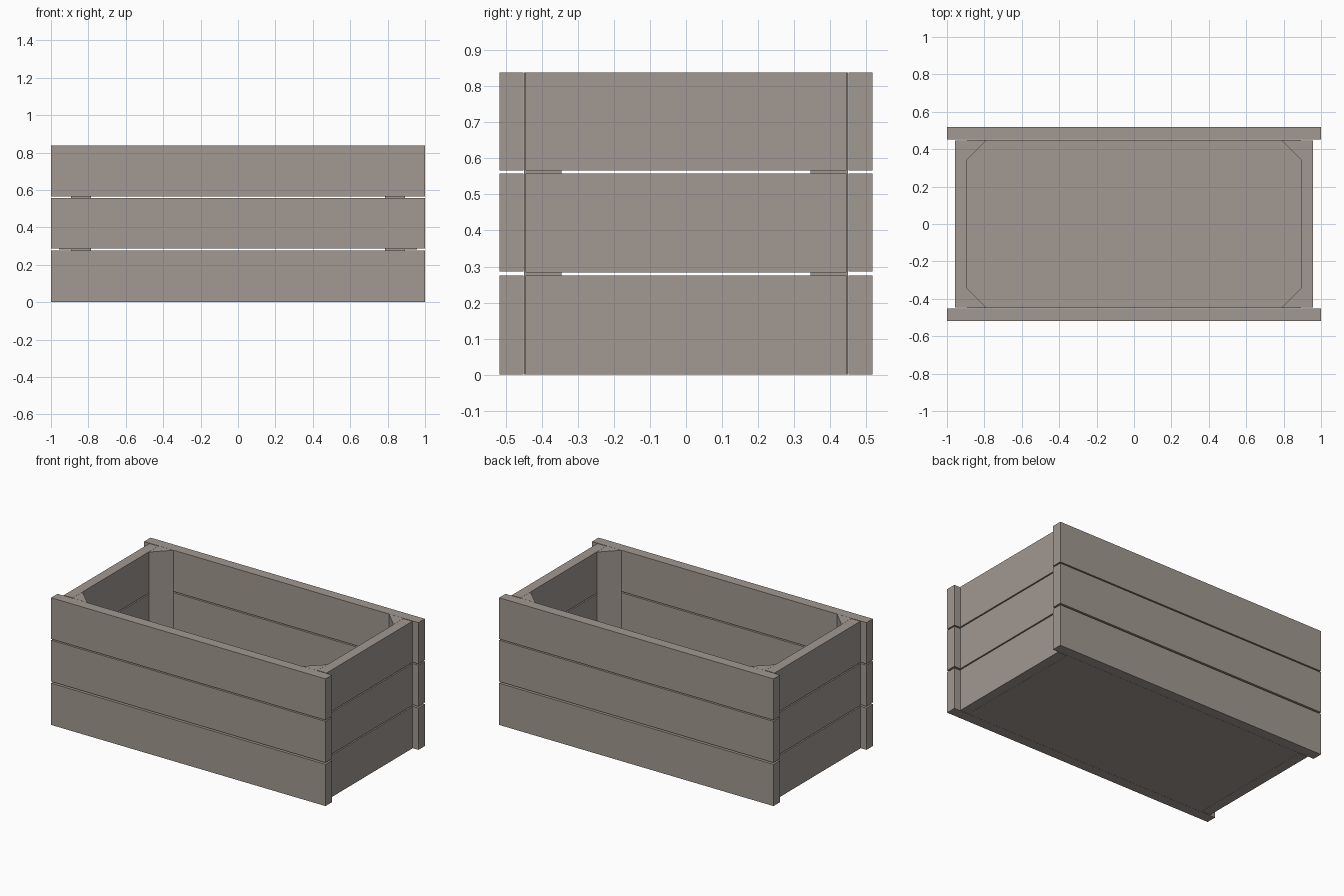
import bpy, bmesh

if "Cube" in bpy.data.objects:
    bpy.data.objects.remove(bpy.data.objects["Cube"])

wood = bpy.data.materials.new("weathered_wood")
wood.diffuse_color = (0.36, 0.315, 0.285, 1)
wood.use_nodes = True
wood.node_tree.nodes["Principled BSDF"].inputs["Base Color"].default_value = wood.diffuse_color


def prism(name, outline, z0, z1):
    """Extrude a flat outline from z0 up to z1."""
    bm = bmesh.new()
    face = bm.faces.new([bm.verts.new((x, y, z0)) for x, y in outline])
    top = bmesh.ops.extrude_face_region(bm, geom=[face])["geom"]
    for v in top:
        if isinstance(v, bmesh.types.BMVert):
            v.co.z = z1
    bmesh.ops.recalc_face_normals(bm, faces=bm.faces)
    mesh = bpy.data.meshes.new(name)
    bm.to_mesh(mesh)
    bm.free()
    mesh.materials.append(wood)
    obj = bpy.data.objects.new(name, mesh)
    bpy.context.collection.objects.link(obj)
    return obj


def board(name, x0, x1, y0, y1, z0, z1):
    return prism(name, [(x0, y0), (x1, y0), (x1, y1), (x0, y1)], z0, z1)


HEIGHT = 0.838
ROWS = [("lower", 0.0, 0.275), ("middle", 0.286, 0.558), ("upper", 0.566, HEIGHT)]

# Slatted walls: long planks front and back, shorter planks at the ends
for row, z0, z1 in ROWS:
    board(f"front_plank_{row}", -1, 1, -0.518, -0.451, z0, z1)
    board(f"back_plank_{row}", -1, 1, 0.451, 0.518, z0, z1)
    e0 = z0 - 0.003 if row == "middle" else z0
    board(f"left_plank_{row}", -0.958, -0.893, -0.446, 0.446, e0, z1)
    board(f"right_plank_{row}", 0.893, 0.958, -0.446, 0.446, e0, z1)

# Triangular posts inside each corner
for sx, side in ((-1, "left"), (1, "right")):
    for sy, end in ((-1, "front"), (1, "back")):
        outline = [(sx * 0.892, sy * 0.45), (sx * 0.785, sy * 0.45),
                   (sx * 0.892, sy * 0.345)]
        prism(f"corner_post_{end}_{side}", outline, 0.01, HEIGHT)

# Thin floor panel between the walls
board("floor_panel", -0.892, 0.892, -0.45, 0.45, 0.0, 0.01)
